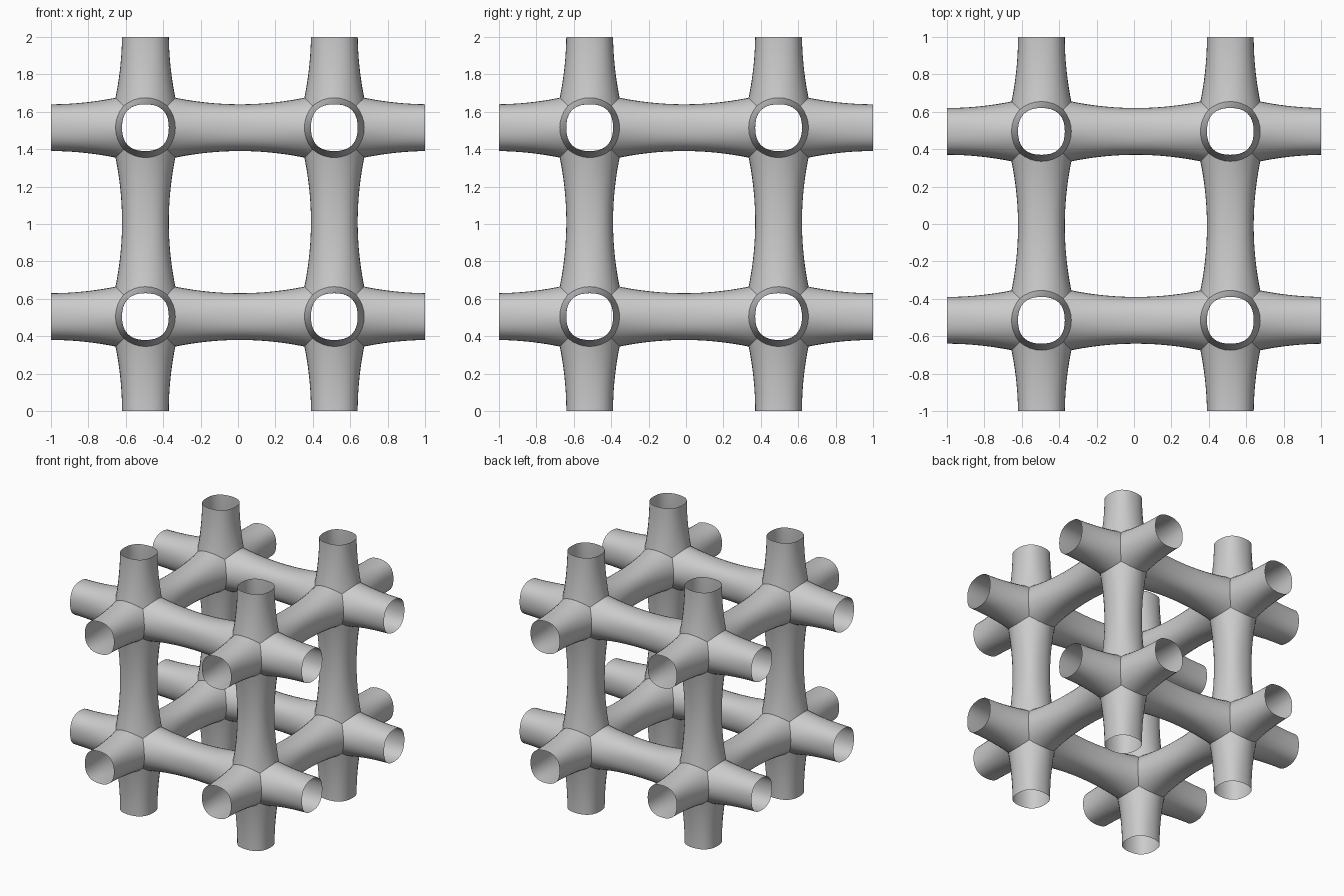
import bpy, bmesh, math
from mathutils import Vector

if "Cube" in bpy.data.objects:
    bpy.data.objects.remove(bpy.data.objects["Cube"])

PITCH = 1.01          # spacing of the junctions
HALF = PITCH / 2      # junction centre to middle of a strut
SEG, ROWS = 32, 12


def radius(angle, t):
    """Strut radius: slightly squared, flaring towards the junction."""
    s = math.sin(2 * angle) ** 2
    u = HALF - t
    return (0.125 + 0.008 * s) + (0.295 - 0.085 * s) * u * u


def mitre(angle):
    """Distance at which a strut meets its neighbours on the diagonal planes."""
    m = max(abs(math.cos(angle)), abs(math.sin(angle)))
    t = 0.15
    for _ in range(30):
        t = m * radius(angle, t)
    return t


def add_arm(bm, centre, axis, sign):
    """One open half-strut, from the junction mitre to mid-span."""
    rings = []
    for j in range(ROWS + 1):
        ring = []
        for i in range(SEG):
            a = 2 * math.pi * i / SEG
            start = mitre(a)
            t = start + (HALF - start) * j / ROWS
            r = radius(a, t)
            p = Vector((0, 0, 0))
            p[axis] = sign * t
            p[(axis + 1) % 3] = r * math.cos(a)
            p[(axis + 2) % 3] = r * math.sin(a)
            ring.append(bm.verts.new(centre + p))
        rings.append(ring)
    for lo, hi in zip(rings, rings[1:]):
        for i in range(SEG):
            k = (i + 1) % SEG
            quad = [lo[i], lo[k], hi[k], hi[i]]
            bm.faces.new(quad if sign > 0 else quad[::-1])


# Eight junctions, each with six flared arms
bm = bmesh.new()
for x in (-0.495, 0.515):
    for y in (-0.515, 0.495):
        for z in (0.505, 1.515):
            for axis in range(3):
                for sign in (-1, 1):
                    add_arm(bm, Vector((x, y, z)), axis, sign)
bmesh.ops.remove_doubles(bm, verts=bm.verts[:], dist=0.0005)

# Trim the outer ends to the two-unit cube, leaving the tubes open
for co, no in (((1, 0, 0), (1, 0, 0)), ((0, -1, 0), (0, -1, 0)), ((0, 0, 2), (0, 0, 1))):
    bmesh.ops.bisect_plane(bm, geom=bm.verts[:] + bm.edges[:] + bm.faces[:],
                           plane_co=co, plane_no=no, clear_outer=True)
bmesh.ops.recalc_face_normals(bm, faces=bm.faces[:])

mesh = bpy.data.meshes.new("tubular_lattice")
bm.to_mesh(mesh)
bm.free()
lattice = bpy.data.objects.new("tubular_lattice", mesh)
bpy.context.collection.objects.link(lattice)
bpy.context.view_layer.objects.active = lattice
lattice.select_set(True)
bpy.ops.object.shade_smooth_by_angle(angle=math.radians(50))
